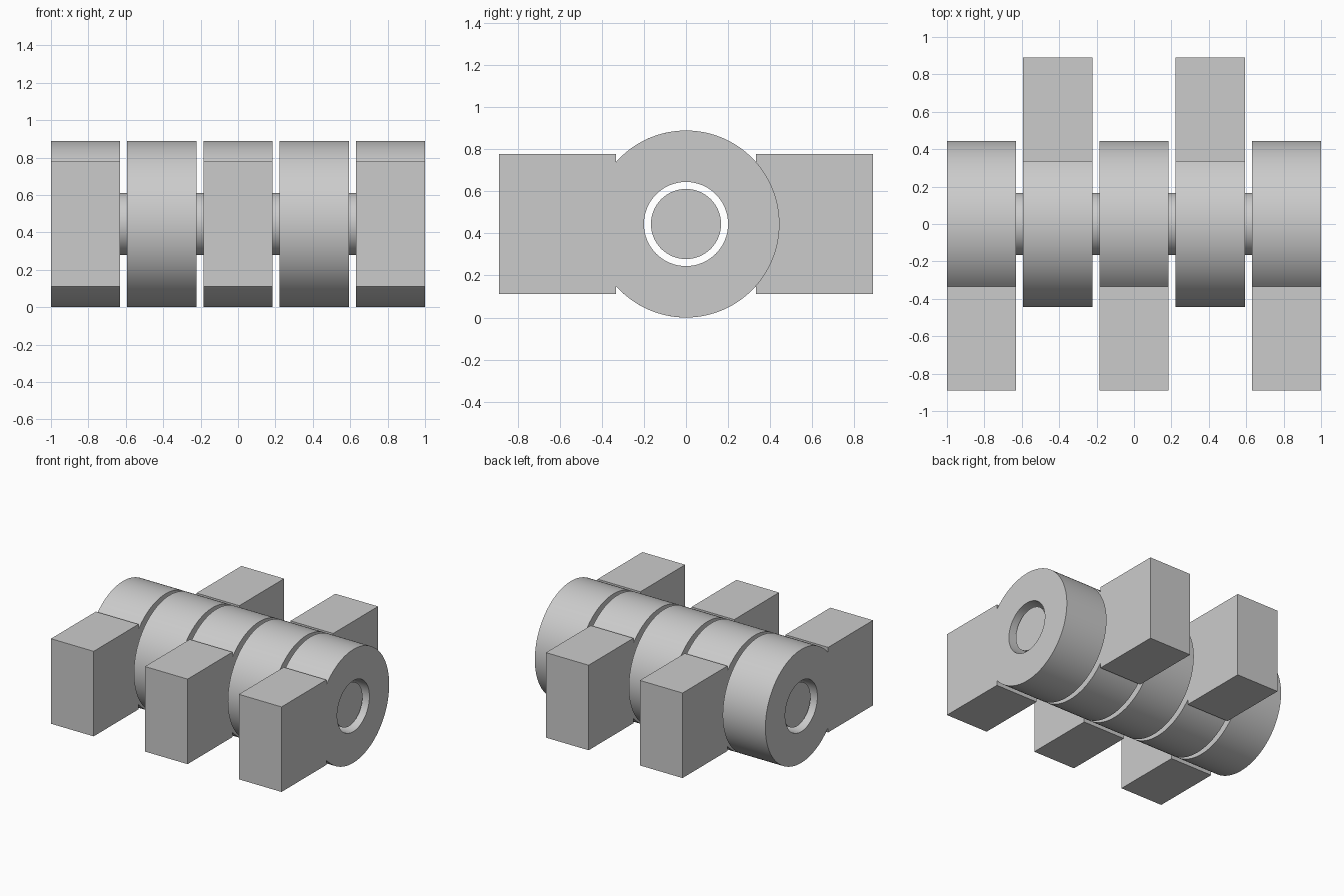
import bpy, bmesh, math
from mathutils import Vector

cube = bpy.data.objects.get("Cube")
if cube:
    bpy.data.objects.remove(cube, do_unlink=True)

UNIT = 1 / 27            # clearance between neighbouring knuckles
RADIUS = 12 * UNIT       # knuckle radius, also the axis height
BORE = 5.4 * UNIT
PIN = 4.5 * UNIT
LEAF_IN = LEAF_HALF = 9 * UNIT
LEAF_OUT = 24 * UNIT
WIDTH = 10 * UNIT

grey = bpy.data.materials.new("light grey")
grey.use_nodes = True
colour = (0.6, 0.6, 0.6, 1)
grey.diffuse_color = colour
grey.node_tree.nodes["Principled BSDF"].inputs["Base Color"].default_value = colour


def arc(radius, start, end, steps):
    angles = [start + (end - start) * i / steps for i in range(steps + 1)]
    return [(radius * math.cos(a), radius * math.sin(a)) for a in angles]


def extrude_loops(name, loops, x, width):
    """Fill closed (y, z) loops and extrude them along x."""
    bm = bmesh.new()
    for loop in loops:
        verts = [bm.verts.new((x, y, z + RADIUS)) for y, z in loop]
        for a, b in zip(verts, verts[1:] + verts[:1]):
            bm.edges.new((a, b))
    bmesh.ops.triangle_fill(bm, edges=bm.edges[:], use_beauty=True)
    result = bmesh.ops.extrude_face_region(bm, geom=bm.faces[:], use_keep_orig=True)
    moved = [g for g in result["geom"] if isinstance(g, bmesh.types.BMVert)]
    bmesh.ops.translate(bm, verts=moved, vec=Vector((width, 0, 0)))
    bmesh.ops.recalc_face_normals(bm, faces=bm.faces[:])
    mesh = bpy.data.meshes.new(name)
    bm.to_mesh(mesh)
    bm.free()
    mesh.materials.append(grey)
    obj = bpy.data.objects.new(name, mesh)
    bpy.context.collection.objects.link(obj)
    bpy.ops.object.select_all(action='DESELECT')
    obj.select_set(True)
    bpy.context.view_layer.objects.active = obj
    bpy.ops.object.shade_smooth_by_angle(angle=math.radians(30))


# Knuckles with leaf blocks, alternating front and back
cut = math.acos(LEAF_IN / RADIUS)
outline = arc(RADIUS, cut, 2 * math.pi - cut, 96) + [
    (LEAF_IN, -LEAF_HALF), (LEAF_OUT, -LEAF_HALF),
    (LEAF_OUT, LEAF_HALF), (LEAF_IN, LEAF_HALF)]
hole = arc(BORE, 0, 2 * math.pi, 64)[:-1]
for i in range(5):
    side = 1 if i % 2 else -1
    name = ("back" if i % 2 else "front") + "_knuckle_" + str(i + 1)
    profile = [(side * y, z) for y, z in outline]
    extrude_loops(name, [profile, hole], -1 + i * (WIDTH + UNIT), WIDTH)

# Loose pin through the bores, slightly recessed at both ends
extrude_loops("hinge_pin", [arc(PIN, 0, 2 * math.pi, 64)[:-1]], -1 + UNIT, 2 - 2 * UNIT)
